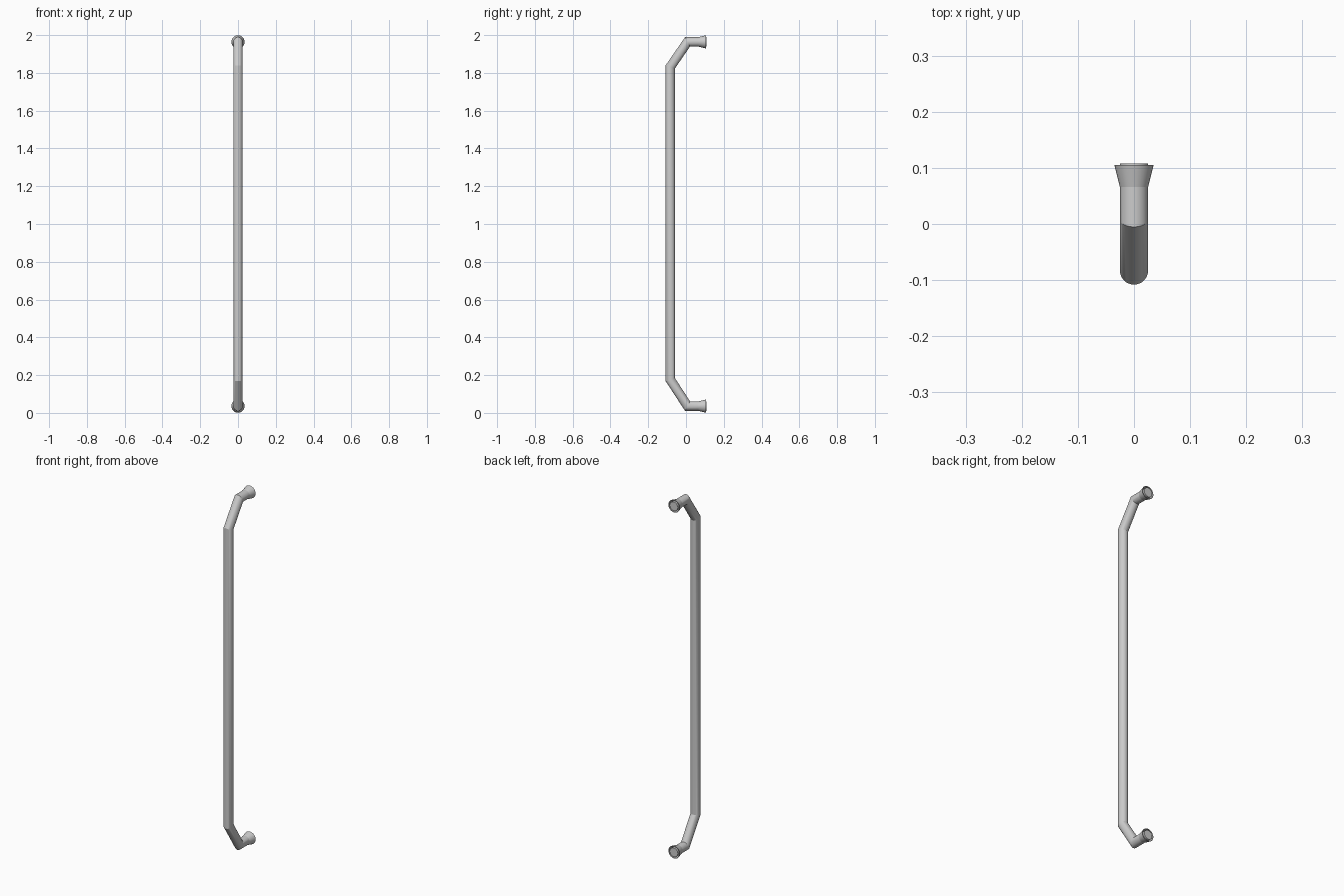
import bpy, bmesh, math
from mathutils import Vector

if "Cube" in bpy.data.objects:
    bpy.data.objects.remove(bpy.data.objects["Cube"])

SIDES = 32
R = 0.025                  # tube radius
Z_LOW, Z_HIGH = 0.036, 1.964


def finish(bm, name):
    bmesh.ops.recalc_face_normals(bm, faces=bm.faces)
    mesh = bpy.data.meshes.new(name)
    bm.to_mesh(mesh)
    bm.free()
    ob = bpy.data.objects.new(name, mesh)
    bpy.context.collection.objects.link(ob)
    bpy.ops.object.select_all(action='DESELECT')
    ob.select_set(True)
    bpy.context.view_layer.objects.active = ob
    bpy.ops.object.shade_smooth_by_angle(angle=math.radians(22))
    return ob


def bridge(bm, a, b):
    for i in range(SIDES):
        j = (i + 1) % SIDES
        bm.faces.new((a[i], a[j], b[j], b[i]))


def mitred_tube(name, path, radius):
    """Round tube along a y-z path with sharp mitred corners."""
    pts = [Vector((0, y, z)) for y, z in path]
    bm = bmesh.new()
    rings = []
    for k, p in enumerate(pts):
        d_in = (p - pts[k - 1]).normalized() if k else (pts[1] - p).normalized()
        d_out = (pts[k + 1] - p).normalized() if k < len(pts) - 1 else d_in
        t = (d_in + d_out).normalized()
        side = Vector((1, 0, 0)).cross(t) / t.dot(d_in)
        rings.append([bm.verts.new(p + Vector((radius * math.cos(a), 0, 0))
                                   + side * radius * math.sin(a))
                      for a in (2 * math.pi * i / SIDES for i in range(SIDES))])
    for a, b in zip(rings, rings[1:]):
        bridge(bm, a, b)
    bm.faces.new(rings[0])
    bm.faces.new(rings[-1])
    return finish(bm, name)


def flared_collar(name, z):
    """Conical skirt around the tube end, hollow towards the wall."""
    profile = [(0.0252, 0.066), (0.035, 0.105), (0.032, 0.105), (0.0252, 0.078)]
    bm = bmesh.new()
    rings = [[bm.verts.new((r * math.cos(2 * math.pi * i / SIDES), y,
                            z + r * math.sin(2 * math.pi * i / SIDES)))
              for i in range(SIDES)] for r, y in profile]
    for k in range(len(rings)):
        bridge(bm, rings[k], rings[(k + 1) % len(rings)])
    return finish(bm, name)


# Bent handle bar
mitred_tube("handle_bar", [(0.108, Z_LOW), (0.008, Z_LOW), (-0.083, 0.176),
                           (-0.083, 1.832), (0.008, Z_HIGH), (0.108, Z_HIGH)], R)

# Wall collars
flared_collar("lower_collar", Z_LOW)
flared_collar("upper_collar", Z_HIGH)
